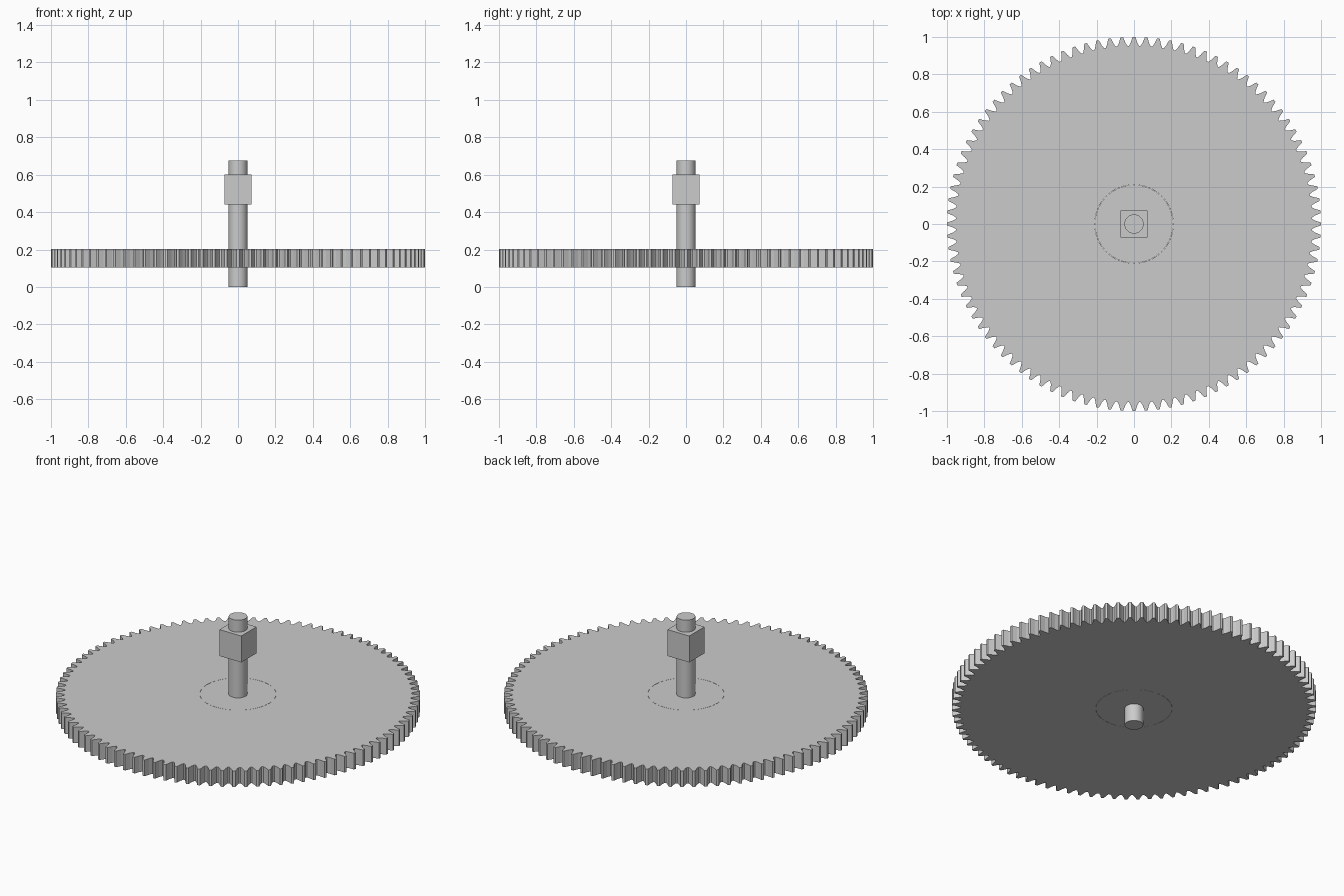
import bpy
import math

cube = bpy.data.objects.get("Cube")
if cube:
    bpy.data.objects.remove(cube, do_unlink=True)

TEETH = 96
GEAR_LOW, GEAR_HIGH = 0.105, 0.203

steel = bpy.data.materials.new("light grey")
steel.use_nodes = True
grey = (0.6, 0.6, 0.6, 1)
steel.diffuse_color = grey
steel.node_tree.nodes["Principled BSDF"].inputs["Base Color"].default_value = grey


def circle(radius, count, turn=0.0):
    step = math.tau / count
    return [(radius * math.cos((i + turn) * step),
             radius * math.sin((i + turn) * step)) for i in range(count)]


def toothed_outline():
    # One tooth as (fraction of the pitch, radius), repeated round the rim
    tooth = [(-0.43, 0.953), (-0.27, 0.971), (-0.11, 1.0),
             (0.11, 1.0), (0.27, 0.971), (0.43, 0.953)]
    pitch = math.tau / TEETH
    return [(r * math.cos((i + f) * pitch), r * math.sin((i + f) * pitch))
            for i in range(TEETH) for f, r in tooth]


def plate(name, outlines, low, high):
    """Extrude flat outlines (the later ones are holes) from low to high."""
    curve = bpy.data.curves.new(name, "CURVE")
    curve.dimensions = "2D"
    curve.fill_mode = "BOTH"
    curve.extrude = (high - low) / 2
    for points in outlines:
        spline = curve.splines.new("POLY")
        spline.points.add(len(points) - 1)
        for point, (x, y) in zip(spline.points, points):
            point.co = (x, y, 0, 1)
        spline.use_cyclic_u = True
        spline.use_smooth = False
    curve.materials.append(steel)
    obj = bpy.data.objects.new(name, curve)
    obj.location.z = (low + high) / 2
    bpy.context.collection.objects.link(obj)
    bpy.ops.object.select_all(action="DESELECT")
    obj.select_set(True)
    bpy.context.view_layer.objects.active = obj
    bpy.ops.object.convert(target="MESH")
    return bpy.context.object


# Toothed rim with a bore, and the hub disc that fills the bore
plate("gear_wheel", [toothed_outline(), circle(0.21, 64)], GEAR_LOW, GEAR_HIGH)
plate("gear_hub", [circle(0.209, 64, 0.5)], GEAR_LOW, GEAR_HIGH)

# Round shaft through the whole assembly
bpy.ops.mesh.primitive_cylinder_add(vertices=48, radius=0.051, depth=0.675,
                                    location=(0, 0, 0.3375))
shaft = bpy.context.object
shaft.name = "shaft"
shaft.data.materials.append(steel)
bpy.ops.object.shade_smooth_by_angle(angle=math.radians(30))

# Square block near the top of the shaft
bpy.ops.mesh.primitive_cube_add(size=1, location=(0, 0, 0.522))
block = bpy.context.object
block.name = "square_block"
block.scale = (0.146, 0.146, 0.16)
block.data.materials.append(steel)
